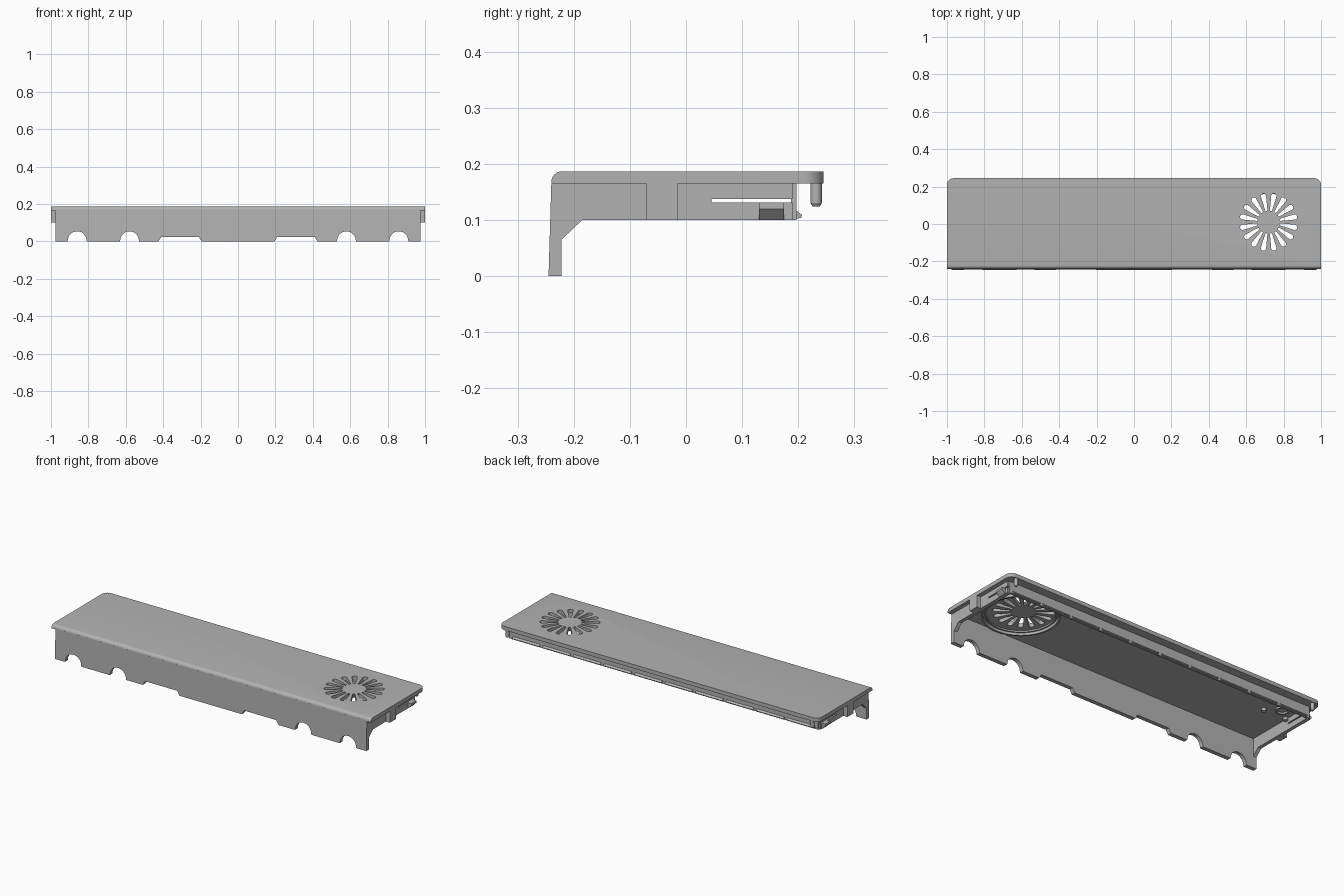
import bpy, bmesh, math
from mathutils import Vector

cube = bpy.data.objects.get("Cube")
if cube:
    bpy.data.objects.remove(cube, do_unlink=True)

grey = bpy.data.materials.new("plain_grey")
grey.use_nodes = True
GREY = (0.45, 0.45, 0.45, 1)
grey.diffuse_color = GREY
grey.node_tree.nodes["Principled BSDF"].inputs["Base Color"].default_value = GREY


def finish(name, bm, smooth=False):
    bmesh.ops.recalc_face_normals(bm, faces=bm.faces)
    mesh = bpy.data.meshes.new(name)
    bm.to_mesh(mesh)
    bm.free()
    mesh.materials.append(grey)
    ob = bpy.data.objects.new(name, mesh)
    bpy.context.collection.objects.link(ob)
    if smooth:
        bpy.ops.object.select_all(action="DESELECT")
        ob.select_set(True)
        bpy.context.view_layer.objects.active = ob
        bpy.ops.object.shade_smooth_by_angle(angle=math.radians(35))
    return ob


def prism(bm, points, axis, lo, hi):
    """Extrude a 2D outline along the given axis (0=x, 1=y, 2=z)."""
    def place(p, d):
        c = list(p)
        c.insert(axis, d)
        return bm.verts.new(c)
    a = [place(p, lo) for p in points]
    b = [place(p, hi) for p in points]
    bm.faces.new(a)
    bm.faces.new(b[::-1])
    for i in range(len(a)):
        j = (i + 1) % len(a)
        bm.faces.new((a[i], b[i], b[j], a[j]))


def arc(cx, cy, r, start, end, n):
    return [(cx + r * math.cos(math.radians(start + (end - start) * i / n)),
             cy + r * math.sin(math.radians(start + (end - start) * i / n)))
            for i in range(n + 1)]


def box(bm, x0, x1, y0, y1, z0, z1):
    prism(bm, [(x0, y0), (x1, y0), (x1, y1), (x0, y1)], 2, z0, z1)


TOP, UNDER, RIM = 0.187, 0.165, 0.10
SIDE = 0.975
VENT = (0.72, 0.01)

# Top plate: rounded back corners and a rounded front edge
bm = bmesh.new()
outline = [(-1, -0.24), (1, -0.24)]
outline += arc(0.965, 0.21, 0.035, 0, 90, 8) + arc(-0.965, 0.21, 0.035, 90, 180, 8)
prism(bm, outline, 2, UNDER, TOP)
front_edge = [e for e in bm.edges
              if all(v.co.y < -0.23 and v.co.z > TOP - 0.001 for v in e.verts)]
bmesh.ops.bevel(bm, geom=front_edge, offset=0.019, segments=6, profile=0.5,
                affect="EDGES")
plate = finish("top_plate", bm)

# Vent: ring of tapered, round-ended slots cut through the plate
bm = bmesh.new()
for k in range(16):
    turn = math.radians(360 * (k + 0.5) / 16)
    slot = arc(0.066, 0, 0.006, 100, 260, 4) + arc(0.141, 0, 0.0145, -80, 80, 6)
    c, s = math.cos(turn), math.sin(turn)
    prism(bm, [(VENT[0] + x * c - y * s, VENT[1] + x * s + y * c) for x, y in slot],
          2, UNDER - 0.05, TOP + 0.05)
cutter = finish("vent_cutter", bm)
cutter.hide_render = True
mod = plate.modifiers.new("vent", "BOOLEAN")
mod.object = cutter
mod.solver = "EXACT"
bpy.context.view_layer.objects.active = plate
plate.select_set(True)
bpy.ops.object.modifier_apply(modifier=mod.name)
bpy.data.objects.remove(cutter, do_unlink=True)
bpy.ops.object.shade_smooth_by_angle(angle=math.radians(35))

# Front wall: arched cable openings and shallow notches along the bottom
bm = bmesh.new()
half = []
for kind, x in (("notch", 0.31), ("arch", 0.58), ("arch", 0.86)):
    if kind == "arch":
        half += [(x - 0.052, 0)] + arc(x, 0.004, 0.05, 180, 0, 14) + [(x + 0.052, 0)]
    else:
        half += [(x - 0.115, 0), (x - 0.1, 0.024), (x + 0.1, 0.024), (x + 0.115, 0)]
half += [(SIDE, 0), (SIDE, 0.17)]
prism(bm, half + [(-x, z) for x, z in reversed(half)], 1, -0.245, -0.222)
for v in bm.verts:
    if v.co.y < -0.24:
        v.co.y += 0.03 * v.co.z
finish("front_wall", bm, True)

# Back wall with a row of snap ridges on its outer face
bm = bmesh.new()
box(bm, -0.966, 0.966, 0.187, 0.197, RIM, 0.17)
finish("back_wall", bm)
bm = bmesh.new()
for k in range(10):
    x = -0.86 + k * 1.72 / 9
    prism(bm, [(0.195, 0.118), (0.207, 0.109), (0.205, 0.104), (0.195, 0.102)],
          0, x - 0.085, x + 0.085)
finish("snap_ridges", bm)

for side, s in (("left", 1), ("right", -1)):
    # Side wall with front gusset and a long slot that frees the latch arm
    bm = bmesh.new()
    wall = [(-0.235, 0.17), (-0.235, 0.06), (-0.222, 0.065), (-0.185, RIM),
            (0.19, RIM), (0.19, 0.131), (0.045, 0.131), (0.045, 0.138),
            (0.19, 0.138), (0.19, 0.17)]
    prism(bm, wall, 0, s * 0.955, s * SIDE)
    finish(side + "_side_wall", bm)

    # Raised pad flush with the plate edge
    bm = bmesh.new()
    box(bm, s * 0.96, s * 1.0, -0.07, -0.015, RIM, 0.17)
    finish(side + "_side_pad", bm)

    # Wedge catch on the latch arm
    bm = bmesh.new()
    prism(bm, [(s * 0.965, RIM), (s * 0.977, RIM), (s * 0.996, 0.12),
               (s * 0.996, 0.131), (s * 0.965, 0.131)], 1, 0.13, 0.175)
    for v in bm.verts:  # prism along y keeps x and z as given
        v.co = Vector(v.co)
    finish(side + "_latch_catch", bm)

    # Locating pin with a tapered tip below the back lip
    bm = bmesh.new()
    prism(bm, arc(s * 0.955, 0.232, 0.01, 0, 345, 23), 2, 0.13, 0.17)
    tip = bmesh.ops.create_cone(bm, cap_ends=True, segments=24, radius1=0.006,
                                radius2=0.01, depth=0.006)["verts"]
    bmesh.ops.translate(bm, verts=tip, vec=(s * 0.955, 0.232, 0.127))
    finish(side + "_locating_pin", bm, True)


def ring(name, cx, cy, outer, inner, z0, n=64):
    bm = bmesh.new()
    loops = [[bm.verts.new((x, y, z)) for x, y in arc(cx, cy, r, 0, 360 - 360 / n, n - 1)]
             for r, z in ((outer, z0), (outer, 0.168), (inner, 0.168), (inner, z0))]
    for a, b in zip(loops, loops[1:] + loops[:1]):
        for i in range(n):
            j = (i + 1) % n
            bm.faces.new((a[i], a[j], b[j], b[i]))
    finish(name, bm, True)


# Underside details: rings around the vent, and small posts at the other end
ring("vent_outer_ring", 0.72, -0.01, 0.198, 0.188, 0.148)
ring("vent_inner_ring", 0.72, -0.01, 0.18, 0.172, 0.157)
ring("mount_ring", -0.88, 0.09, 0.035, 0.027, 0.155, 32)
for name, x in (("inner_post", -0.805), ("outer_post", -0.945)):
    bm = bmesh.new()
    prism(bm, arc(x, 0.038, 0.012, 0, 345, 23), 2, 0.15, 0.168)
    finish(name, bm, True)
